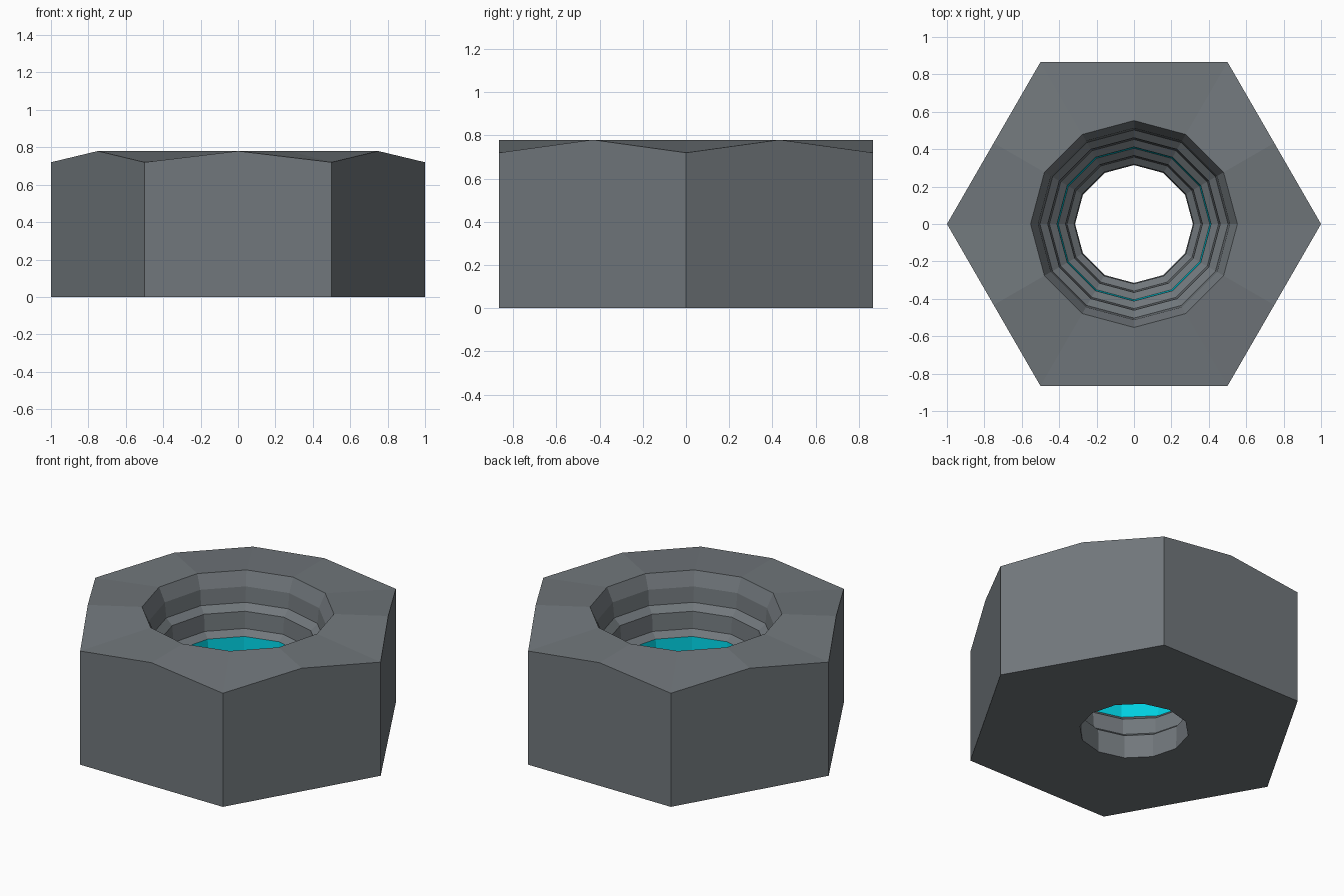
import bpy, bmesh, math

if "Cube" in bpy.data.objects:
    bpy.data.objects.remove(bpy.data.objects["Cube"])

N = 12  # bore sides; also six hexagon corners plus six edge midpoints


def material(name, rgb):
    m = bpy.data.materials.new(name)
    m.diffuse_color = (*rgb, 1)
    m.use_nodes = True
    m.node_tree.nodes["Principled BSDF"].inputs["Base Color"].default_value = m.diffuse_color
    return m


steel = material("dark steel", (0.165, 0.185, 0.2))
teal = material("teal insert", (0.0, 0.62, 0.74))


def ring(bm, radius, z):
    """Ring of 12 vertices; radius and z are functions of the index."""
    verts = []
    for i in range(N):
        a = 2 * math.pi * i / N
        verts.append(bm.verts.new((radius(i) * math.cos(a), radius(i) * math.sin(a), z(i))))
    return verts


def hex_radius(i):
    return 1.0 if i % 2 == 0 else math.cos(math.pi / 6)


# Stepped bore from top rim to bottom: (radius, height)
bore = [(0.553, 0.78), (0.513, 0.694), (0.503, 0.598), (0.461, 0.561),
        (0.452, 0.456), (0.412, 0.424), (0.405, 0.32), (0.366, 0.285),
        (0.358, 0.18), (0.32, 0.15), (0.315, 0.0)]
TEAL_BAND = 5  # bore segment holding the coloured insert

bm = bmesh.new()

# Hexagonal outside with lowered corners, then the bore, closed in a loop
rings = [ring(bm, hex_radius, lambda i: 0.0),
         ring(bm, hex_radius, lambda i: 0.72 if i % 2 == 0 else 0.78)]
for r, h in bore:
    rings.append(ring(bm, lambda i: r, lambda i: h))

for k, lower in enumerate(rings):
    upper = rings[(k + 1) % len(rings)]
    for i in range(N):
        j = (i + 1) % N
        f = bm.faces.new((lower[i], lower[j], upper[j], upper[i]))
        f.material_index = 1 if k == TEAL_BAND + 2 else 0

bmesh.ops.recalc_face_normals(bm, faces=bm.faces)
mesh = bpy.data.meshes.new("hex_nut")
bm.to_mesh(mesh)
bm.free()
mesh.materials.append(steel)
mesh.materials.append(teal)
nut = bpy.data.objects.new("hex_nut", mesh)
bpy.context.collection.objects.link(nut)
